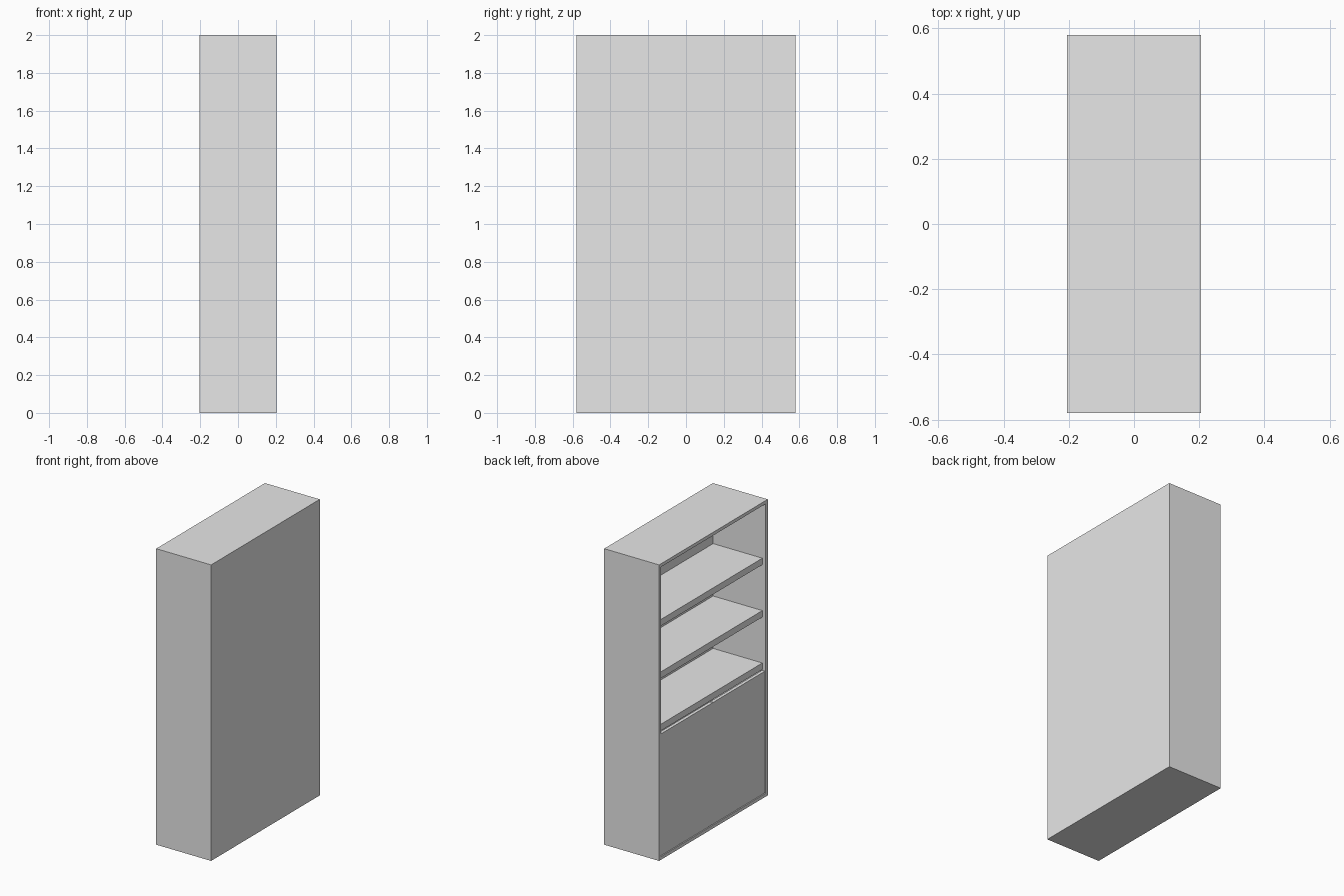
import bpy

cube = bpy.data.objects.get("Cube")
if cube:
    bpy.data.objects.remove(cube, do_unlink=True)

# Single plain finish
grey = bpy.data.materials.new("light_grey")
grey.use_nodes = True
colour = (0.8, 0.8, 0.8, 1)
grey.diffuse_color = colour
grey.node_tree.nodes["Principled BSDF"].inputs["Base Color"].default_value = colour


def box(name, x, y, z):
    """Axis-aligned board from (min, max) ranges."""
    spans = (x, y, z)
    bpy.ops.mesh.primitive_cube_add(size=1, location=[(a + b) / 2 for a, b in spans])
    board = bpy.context.object
    board.name = name
    board.scale = [b - a for a, b in spans]
    bpy.ops.object.transform_apply(location=False, rotation=False, scale=True)
    board.data.materials.append(grey)
    return board


DEPTH, WIDTH, HEIGHT = 0.205, 0.58, 2.0   # half depth, half width, full height
T = 0.022                                 # board thickness
INNER = WIDTH - T
BACK = DEPTH - 0.017
SHELF_FRONT = -0.18

# Carcass, open towards -x
for name, s in (("left_end_panel", -1), ("right_end_panel", 1)):
    box(name, (-DEPTH, DEPTH), sorted((s * INNER, s * WIDTH)), (0, HEIGHT))
box("top_panel", (-DEPTH, DEPTH), (-INNER, INNER), (HEIGHT - T, HEIGHT))
box("bottom_panel", (-DEPTH, DEPTH), (-INNER, INNER), (0, T))
box("back_panel", (BACK, DEPTH), (-INNER, INNER), (T, HEIGHT - T))

# Shelves, set back from the opening
for i in range(3):
    top = 0.896 + i * 0.354
    box(f"shelf_{i + 1}", (SHELF_FRONT, BACK), (-INNER, INNER), (top - 0.044, top))

# Pair of cupboard doors beneath the lowest shelf
for name, s in (("left_door", -1), ("right_door", 1)):
    box(name, (-0.202, SHELF_FRONT), sorted((s * 0.002, s * (INNER - 0.004))),
        (T + 0.004, 0.848))
